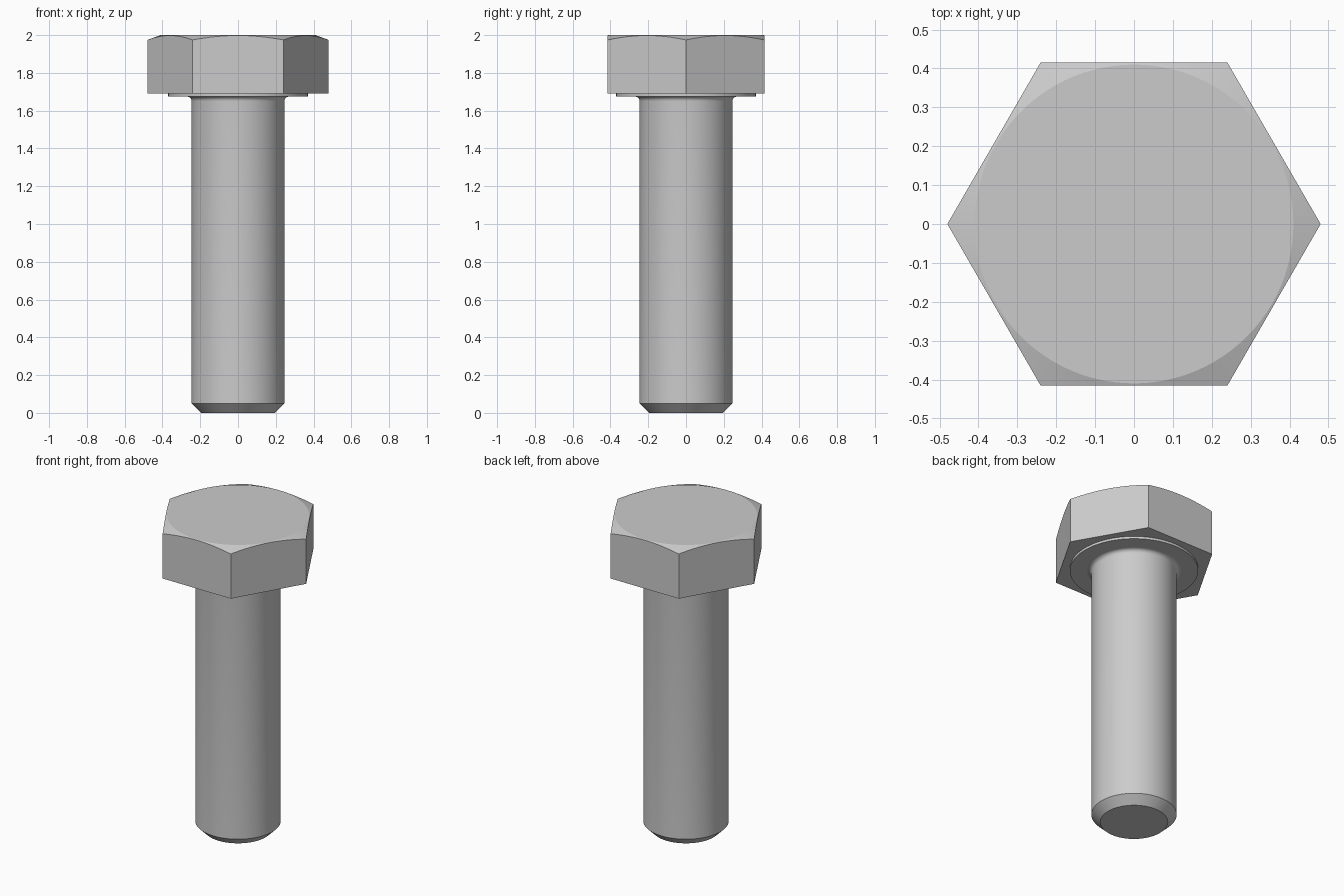
import bpy, bmesh, math

cube = bpy.data.objects.get("Cube")
if cube:
    bpy.data.objects.remove(cube, do_unlink=True)

steel = bpy.data.materials.new("grey steel")
steel.use_nodes = True
grey = (0.6, 0.6, 0.6, 1)
steel.diffuse_color = grey
steel.node_tree.nodes["Principled BSDF"].inputs["Base Color"].default_value = grey

SEGMENTS = 96
HEX_RADIUS = 0.48
APOTHEM = HEX_RADIUS * math.cos(math.pi / 6)
HEAD_BASE, HEAD_TOP = 1.69, 2.0
CROWN_RADIUS = 0.41
CROWN_SLOPE = math.tan(math.radians(20))


def build(name, rings, smooth_angle):
    """Skin a stack of equal-length rings and cap both ends."""
    bm = bmesh.new()
    loops = [[bm.verts.new(p) for p in ring] for ring in rings]
    for low, high in zip(loops, loops[1:]):
        for i in range(len(low)):
            j = (i + 1) % len(low)
            bm.faces.new((low[i], low[j], high[j], high[i]))
    bm.faces.new(loops[0][::-1])
    bm.faces.new(loops[-1])
    mesh = bpy.data.meshes.new(name)
    bm.to_mesh(mesh)
    bm.free()
    mesh.materials.append(steel)
    obj = bpy.data.objects.new(name, mesh)
    bpy.context.collection.objects.link(obj)
    bpy.ops.object.select_all(action='DESELECT')
    obj.select_set(True)
    bpy.context.view_layer.objects.active = obj
    bpy.ops.object.shade_smooth_by_angle(angle=math.radians(smooth_angle))
    return obj


def ring(radius, height):
    """Ring whose radius and height are functions of the angle."""
    points = []
    for i in range(SEGMENTS):
        a = math.tau * i / SEGMENTS
        r = radius(a)
        points.append((r * math.cos(a), r * math.sin(a), height(r)))
    return points


def circle(r, z):
    return ring(lambda a: r, lambda _: z)


def hexagon(a):
    return APOTHEM / math.cos(a % (math.pi / 3) - math.pi / 6)


# Hexagonal head with a conical chamfer on its crown
build("hex_head", [
    ring(hexagon, lambda r: HEAD_BASE),
    ring(hexagon, lambda r: HEAD_TOP - (r - CROWN_RADIUS) * CROWN_SLOPE),
    circle(CROWN_RADIUS, HEAD_TOP),
], 15)

# Raised bearing face under the head
build("washer_face", [circle(0.37, 1.675), circle(0.37, 1.7)], 30)

# Shank with chamfered tip and a small fillet below the head
FILLET = 0.025
profile = [(0.195, 0), (0.246, 0.05)]
for step in range(7):
    a = math.pi / 2 * step / 6
    profile.append((0.246 + FILLET * (1 - math.cos(a)),
                    1.675 - FILLET * (1 - math.sin(a))))
profile.append((0.246 + FILLET, 1.685))
build("shank", [circle(r, z) for r, z in profile], 30)
